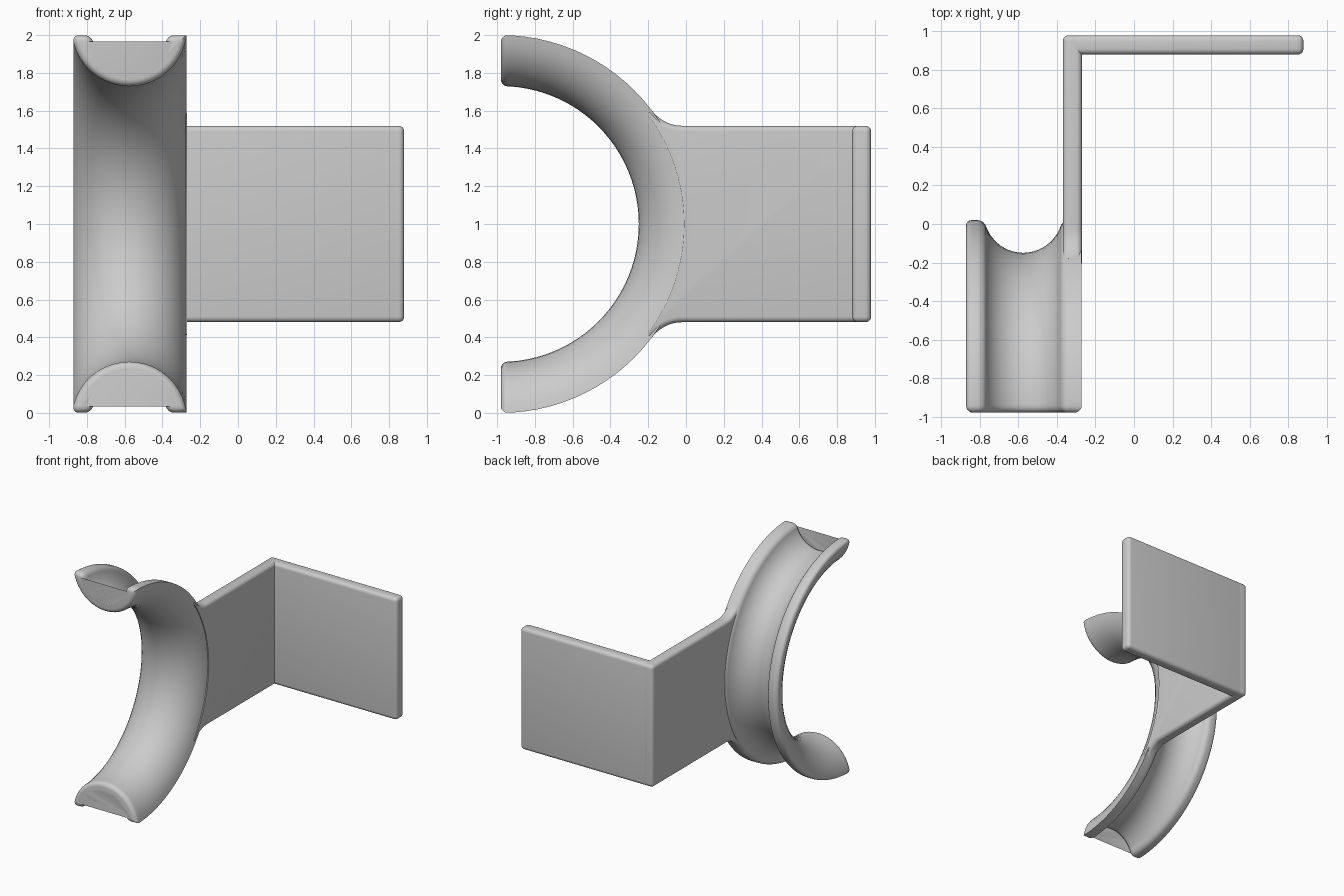
import bpy, bmesh
from math import sin, cos, pi, acos, atan2

cube = bpy.data.objects.get("Cube")
if cube:
    bpy.data.objects.remove(cube)

grey = bpy.data.materials.new("plain grey")
grey.use_nodes = True
grey.diffuse_color = (0.6, 0.6, 0.6, 1)
grey.node_tree.nodes["Principled BSDF"].inputs["Base Color"].default_value = (0.6, 0.6, 0.6, 1)

CY, CZ = -0.98, 1.0          # axis of the half ring
MID, LEFT_IN, RIGHT = -0.575, -0.37, -0.27
ROUND = 0.035


def finish(bm, name):
    bmesh.ops.recalc_face_normals(bm, faces=bm.faces)
    mesh = bpy.data.meshes.new(name)
    bm.to_mesh(mesh)
    bm.free()
    obj = bpy.data.objects.new(name, mesh)
    obj.data.materials.append(grey)
    bpy.context.collection.objects.link(obj)
    bpy.ops.object.select_all(action='DESELECT')
    obj.select_set(True)
    bpy.context.view_layer.objects.active = obj
    bpy.ops.object.shade_smooth_by_angle(angle=0.6)
    return obj


def round_edges(bm, edges, radius=ROUND):
    bmesh.ops.bevel(bm, geom=edges, offset=radius, segments=5, profile=0.5,
                    affect='EDGES', clamp_overlap=False)


def polar(r, t):
    return CY + r * cos(t), CZ + r * sin(t)


# Half ring: a channel section, open outwards, swept half a turn
def section_arc(radius, steps):
    depth = 0.035            # arc centre lies this far outside the rim
    a = acos(depth / radius)
    return [(MID + radius * sin(-a + 2 * a * i / steps),
             1 + depth - radius * cos(-a + 2 * a * i / steps)) for i in range(steps + 1)]


outer, groove = section_arc(0.305, 20), section_arc(0.205, 14)
profile = outer + groove[::-1]
STEPS = 48
bm = bmesh.new()
rings = []
for i in range(STEPS + 1):
    t = -pi / 2 + pi * i / STEPS
    rings.append([bm.verts.new((x, *polar(r, t))) for x, r in profile])
n = len(profile)
for a, b in zip(rings, rings[1:]):
    for j in range(n):
        k = (j + 1) % n
        bm.faces.new((a[j], a[k], b[k], b[j]))
bm.faces.new(rings[0])
bm.faces.new(rings[-1][::-1])
sharp = []
for ring in (rings[0], rings[-1]):
    sharp += [bm.edges.get((ring[j], ring[(j + 1) % n])) for j in range(n)]
# The rim corner beside the wall stays crisp
for j in (0, len(outer), n - 1):
    sharp += [bm.edges.get((a[j], b[j])) for a, b in zip(rings, rings[1:])]
bmesh.ops.recalc_face_normals(bm, faces=bm.faces)
round_edges(bm, sharp)
finish(bm, "half_ring_channel")

# Side wall: flat plate with fillets flaring into the ring
HALF, FIL = 0.52, 0.2
fy = ((1 + FIL) ** 2 - (HALF + FIL) ** 2) ** 0.5
tip = atan2(HALF + FIL, fy)
upper = [(CY + fy + FIL * cos(a), CZ + HALF + FIL + FIL * sin(a))
         for a in (-pi / 2 - (pi / 2 - tip) * i / 10 for i in range(11))]
lower = [(y, 2 * CZ - z) for y, z in upper[::-1]]
front = [polar(0.97, tip - 2 * tip * i / 24) for i in range(25)]
outline = [(0.98, CZ + HALF)] + upper + front + lower + [(0.98, CZ - HALF)]
bm = bmesh.new()
sides = [[bm.verts.new((x, y, z)) for y, z in outline] for x in (LEFT_IN, RIGHT)]
m = len(outline)
bm.faces.new(sides[0])
bm.faces.new(sides[1][::-1])
for j in range(m):
    k = (j + 1) % m
    bm.faces.new((sides[0][j], sides[0][k], sides[1][k], sides[1][j]))
bmesh.ops.recalc_face_normals(bm, faces=bm.faces)
last_up, first_low = len(upper), len(upper) + len(front) + 1
edges = [bm.edges.get((s[j], s[(j + 1) % m])) for s in sides for j in range(m)
         if j < last_up or j >= first_low]
edges += [bm.edges.get((sides[0][j], sides[1][j])) for j in (0, m - 1)]
round_edges(bm, edges, 0.03)
finish(bm, "side_wall")

# Back plate at a right angle to the wall
bm = bmesh.new()
bmesh.ops.create_cube(bm, size=1)
for v in bm.verts:
    v.co.x = 0.88 if v.co.x > 0 else LEFT_IN
    v.co.y = 0.98 if v.co.y > 0 else 0.88
    v.co.z = CZ + HALF * (1 if v.co.z > 0 else -1)
round_edges(bm, bm.edges[:], 0.03)
finish(bm, "back_plate")
